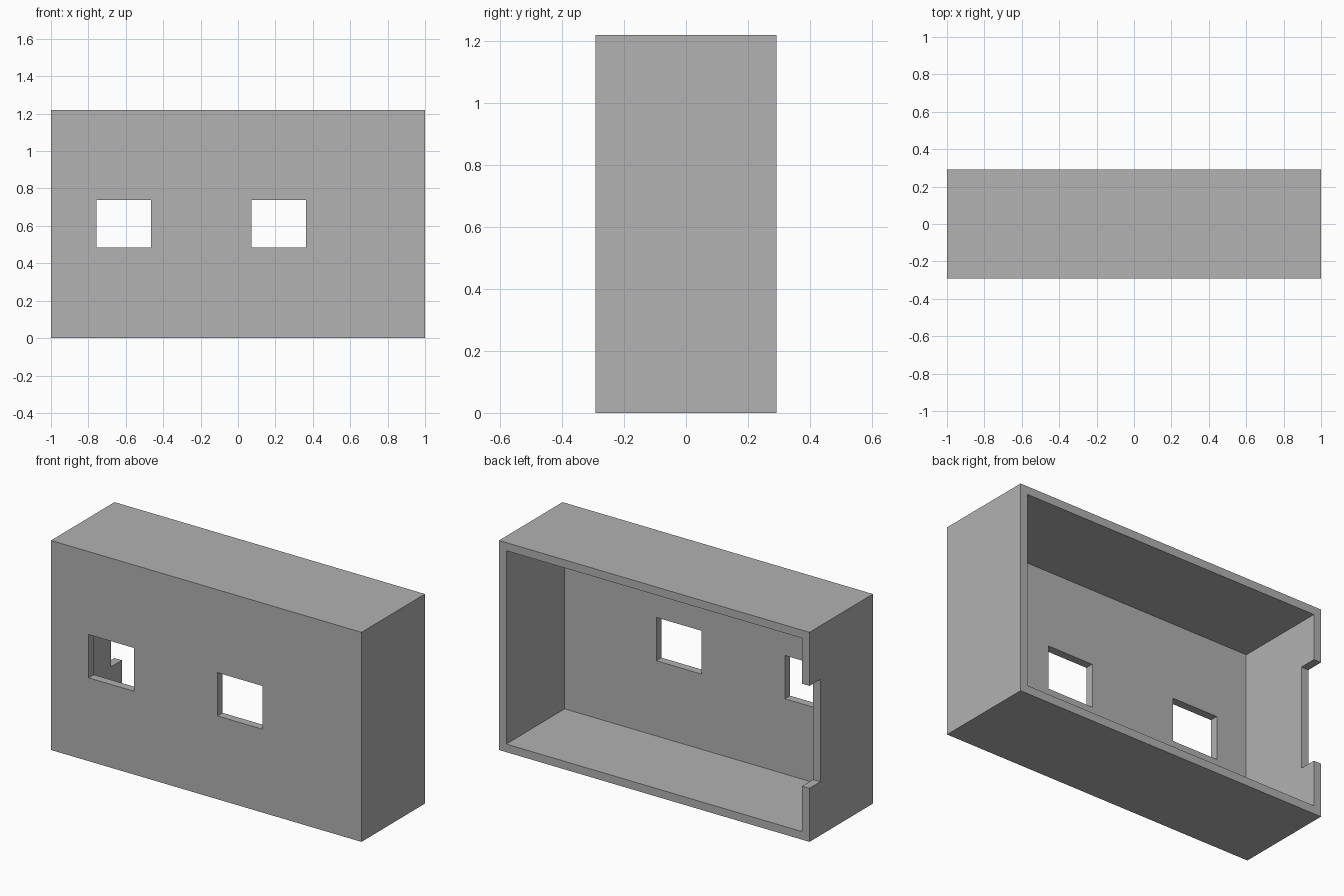
import bpy

if "Cube" in bpy.data.objects:
    bpy.data.objects.remove(bpy.data.objects["Cube"], do_unlink=True)

W, D, H = 1.0, 0.292, 1.22   # half width, half depth, height
T = 0.047                    # wall thickness

grey = bpy.data.materials.new("plain_grey")
grey.use_nodes = True
grey.diffuse_color = (0.445, 0.445, 0.445, 1)
grey.node_tree.nodes["Principled BSDF"].inputs["Base Color"].default_value = grey.diffuse_color


def box(name, x, y, z):
    """Box spanning the given (low, high) ranges."""
    spans = (x, y, z)
    bpy.ops.mesh.primitive_cube_add(size=1, location=[(a + b) / 2 for a, b in spans])
    ob = bpy.context.object
    ob.name = name
    ob.scale = [b - a for a, b in spans]
    bpy.ops.object.transform_apply(location=False, rotation=False, scale=True)
    ob.data.materials.append(grey)
    return ob


def cut(target, *spans):
    """Subtract a box from the target and discard the cutter."""
    cutter = box("cutter", *spans)
    cutter.hide_render = True
    mod = target.modifiers.new("cut", "BOOLEAN")
    mod.operation = "DIFFERENCE"
    mod.solver = "EXACT"
    mod.object = cutter
    bpy.context.view_layer.objects.active = target
    bpy.ops.object.modifier_apply(modifier=mod.name)
    bpy.data.objects.remove(cutter, do_unlink=True)


# Case shell, open at the back
case = box("open_back_case", (-W, W), (-D, D), (0, H))
cut(case, (T - W, W - T), (T - D, D + 0.1), (T, H - T))

# Two rectangular openings through the front wall
for left in (-0.757, 0.072):
    cut(case, (left, left + 0.291), (-D - 0.1, 0), (0.485, 0.737))

# Notch in the rear edge of the right wall
cut(case, (-W - 0.1, -W + 2 * T), (D - 0.1, D + 0.1), (0.312, H - 0.312))
